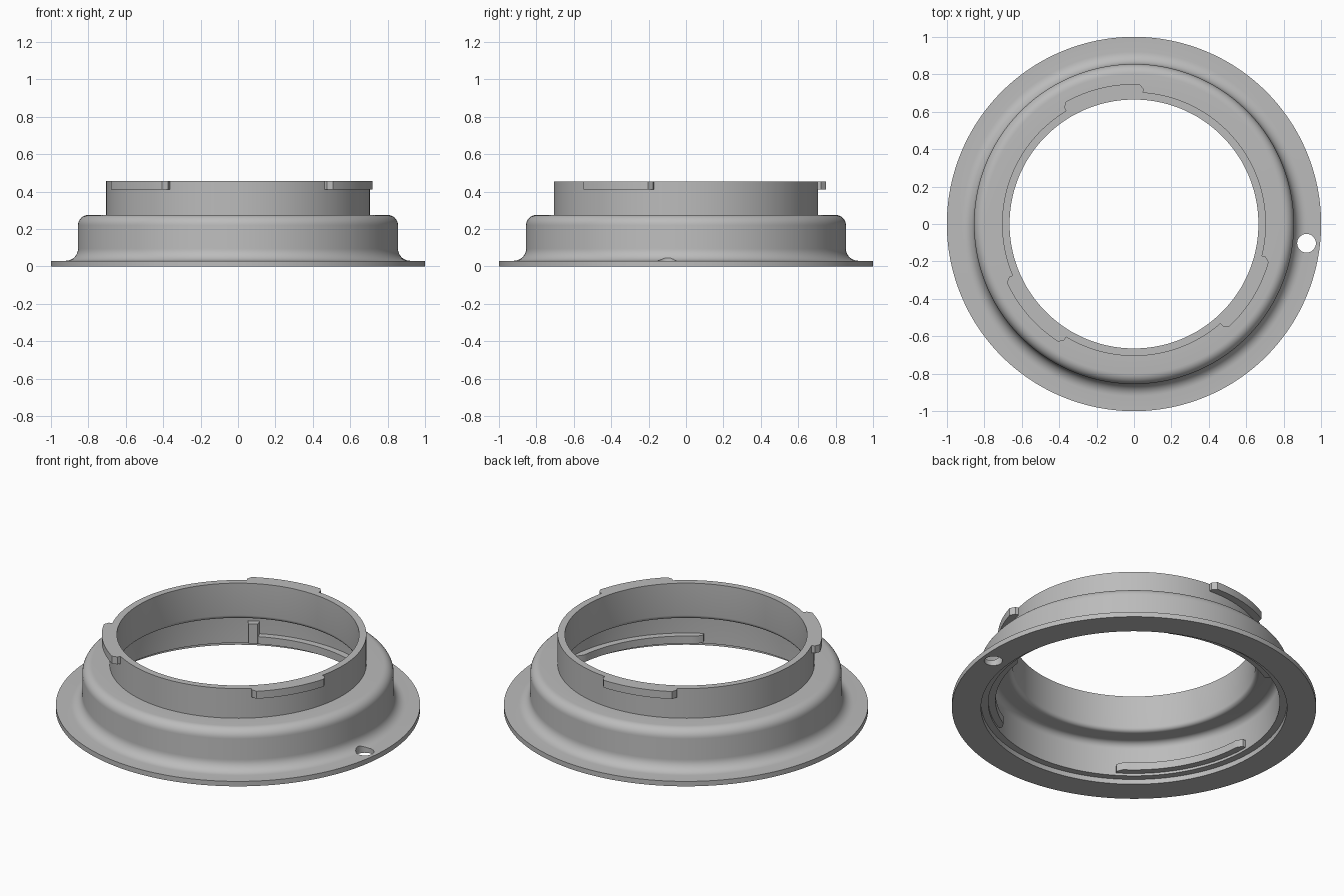
import bpy, bmesh
from math import sin, cos, pi, radians

cube = bpy.data.objects.get("Cube")
if cube:
    bpy.data.objects.remove(cube)

metal = bpy.data.materials.new("plain grey")
metal.use_nodes = True
GREY = (0.5, 0.5, 0.5, 1)
metal.diffuse_color = GREY
metal.node_tree.nodes["Principled BSDF"].inputs["Base Color"].default_value = GREY


def make_object(name, bm):
    bmesh.ops.recalc_face_normals(bm, faces=bm.faces)
    mesh = bpy.data.meshes.new(name)
    bm.to_mesh(mesh)
    bm.free()
    mesh.materials.append(metal)
    obj = bpy.data.objects.new(name, mesh)
    bpy.context.collection.objects.link(obj)
    return obj


def smooth(obj):
    bpy.ops.object.select_all(action="DESELECT")
    obj.select_set(True)
    bpy.context.view_layer.objects.active = obj
    bpy.ops.object.shade_smooth_by_angle(angle=radians(30))


def fillet(r, z, radius, start, end, steps=8):
    """Quarter-round profile points about a centre, angles in degrees."""
    angles = [radians(start + (end - start) * i / steps) for i in range(steps + 1)]
    return [(r + radius * cos(a), z + radius * sin(a)) for a in angles]


def lathe(name, profile, segments=192):
    bm = bmesh.new()
    rings = []
    for i in range(segments):
        a = 2 * pi * i / segments
        rings.append([bm.verts.new((r * cos(a), r * sin(a), z)) for r, z in profile])
    n = len(profile)
    for i in range(segments):
        here, there = rings[i], rings[(i + 1) % segments]
        for j in range(n):
            k = (j + 1) % n
            bm.faces.new((here[j], there[j], there[k], here[k]))
    return make_object(name, bm)


def arc_block(name, base, free, start, end, z0, z1, taper, steps=24):
    """Curved bar from the base radius to the free radius, with bevelled ends."""
    mid = base + (free - base) * 0.6
    angles = [start + taper + (end - start - 2 * taper) * i / steps
              for i in range(steps + 1)]
    top = [(mid, start)] + [(free, a) for a in angles] + [(mid, end)]
    under = [(base, start)] + [(base, a) for a in angles] + [(base, end)]
    bm = bmesh.new()
    sections = []
    for (rf, a), (rb, _) in zip(top, under):
        c, s = cos(radians(a)), sin(radians(a))
        sections.append([bm.verts.new((r * c, r * s, z))
                         for r, z in ((rb, z0), (rf, z0), (rf, z1), (rb, z1))])
    for p, q in zip(sections, sections[1:]):
        for j in range(4):
            k = (j + 1) % 4
            bm.faces.new((p[j], q[j], q[k], p[k]))
    bm.faces.new(sections[0])
    bm.faces.new(sections[-1])
    obj = make_object(name, bm)
    smooth(obj)
    return obj


# Flanged body: outside going up, then inside going down
outside = ([(1, 0), (1, 0.03)]
           + fillet(0.92, 0.095, 0.065, 270, 180)
           + fillet(0.80, 0.22, 0.055, 0, 90)
           + [(0.705, 0.275), (0.705, 0.455)])
inside = ([(0.665, 0.455)]
          + fillet(0.69, 0.26, 0.025, 180, 270, 5)
          + fillet(0.76, 0.195, 0.04, 90, 0)
          + [(0.80, 0.03), (0.84, 0.03), (0.84, 0)])
body = lathe("flanged_body", outside + inside)

# Pin hole through the flange
bm = bmesh.new()
bmesh.ops.create_cone(bm, cap_ends=True, segments=40, radius1=0.05, radius2=0.05, depth=0.4)
bmesh.ops.translate(bm, verts=bm.verts, vec=(0.922, -0.103, 0))
cutter = make_object("pin_hole_cutter", bm)
cut = body.modifiers.new("pin hole", "BOOLEAN")
cut.operation = "DIFFERENCE"
cut.solver = "EXACT"
cut.object = cutter
bpy.ops.object.select_all(action="DESELECT")
body.select_set(True)
bpy.context.view_layer.objects.active = body
bpy.ops.object.modifier_apply(modifier=cut.name)
bpy.data.objects.remove(cutter)
smooth(body)

# Outer bayonet lugs around the top of the tube
for name, start, end in (("back", 86, 121), ("left_rear", 203, 239), ("right_front", 311, 346)):
    arc_block("lug_" + name, 0.69, 0.748, start, end, 0.41, 0.455, 1.8)

# Inner bayonet rails, one with an upright stop
for i, start in enumerate((62, 180, 298)):
    arc_block(f"inner_rail_{i + 1}", 0.81, 0.76, start, start + 57, 0.045, 0.09, 2.5)
arc_block("rail_stop", 0.81, 0.76, 116.5, 121, 0.045, 0.165, 0.3, 4)
